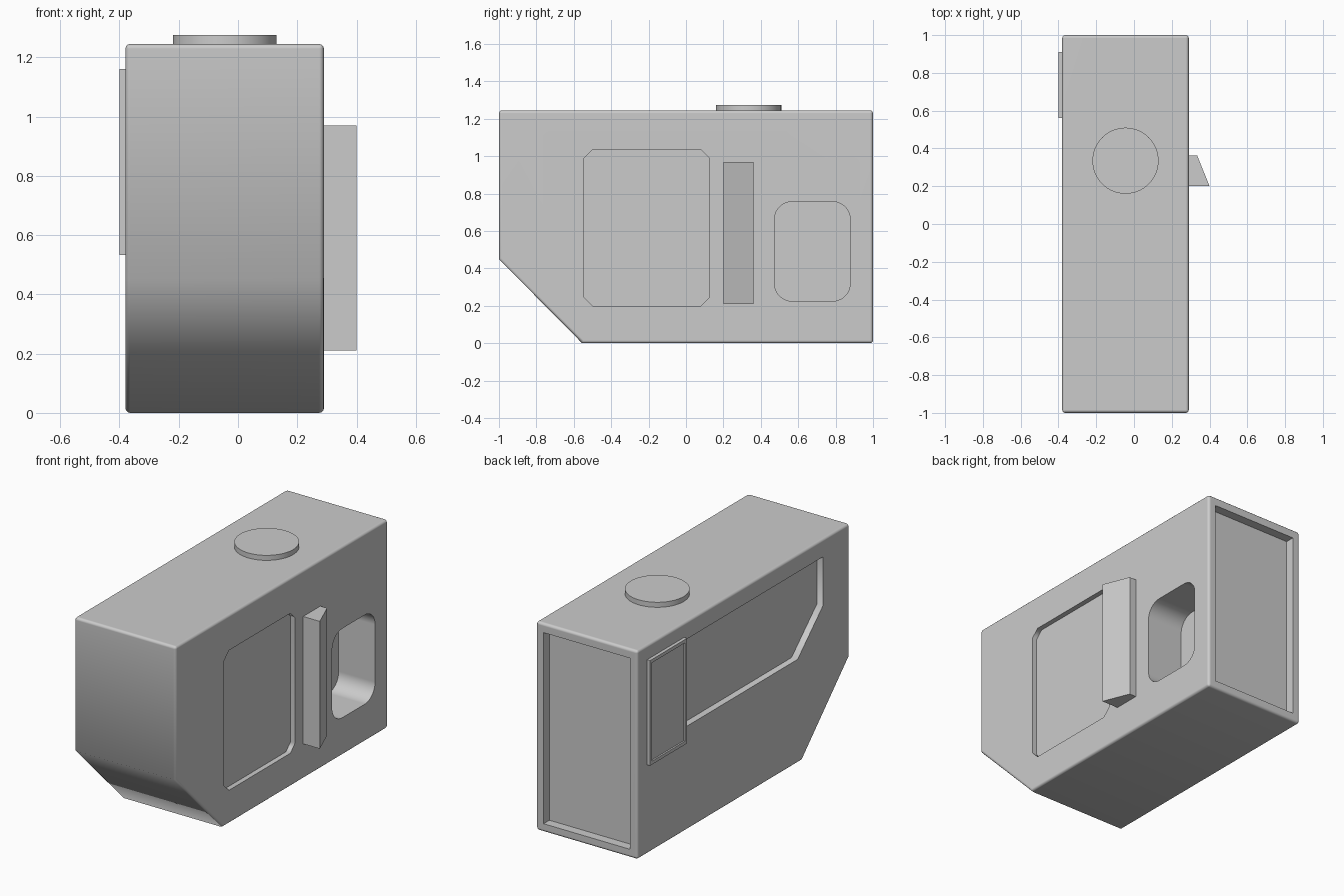
import bpy, bmesh
from math import cos, sin, pi, radians

if "Cube" in bpy.data.objects:
    bpy.data.objects.remove(bpy.data.objects["Cube"])


def prism(name, outline, axis, lo, hi):
    """Extrude a 2D outline along an axis; the outline uses the other two axes in xyz order."""
    bm = bmesh.new()
    verts = []
    for a, b in outline:
        co = [a, b]
        co.insert("xyz".index(axis), lo)
        verts.append(bm.verts.new(co))
    face = bm.faces.new(verts)
    ext = bmesh.ops.extrude_face_region(bm, geom=[face])
    for v in ext["geom"]:
        if isinstance(v, bmesh.types.BMVert):
            v.co["xyz".index(axis)] = hi
    bmesh.ops.recalc_face_normals(bm, faces=bm.faces)
    mesh = bpy.data.meshes.new(name)
    bm.to_mesh(mesh)
    bm.free()
    obj = bpy.data.objects.new(name, mesh)
    bpy.context.collection.objects.link(obj)
    return obj


def rect(a0, a1, b0, b1, r=0, n=0):
    """Rectangle outline with square (n=0), chamfered (n=1) or rounded corners."""
    if n == 0:
        return [(a0, b0), (a1, b0), (a1, b1), (a0, b1)]
    pts = []
    corners = [(a1 - r, b1 - r), (a0 + r, b1 - r), (a0 + r, b0 + r), (a1 - r, b0 + r)]
    for q, (ca, cb) in enumerate(corners):
        for i in range(n + 1):
            t = (q + i / n) * pi / 2
            pts.append((ca + r * cos(t), cb + r * sin(t)))
    return pts


def activate(obj):
    bpy.ops.object.select_all(action="DESELECT")
    obj.select_set(True)
    bpy.context.view_layer.objects.active = obj


def carve(obj, cutter):
    """Subtract the cutter, then delete it."""
    activate(obj)
    mod = obj.modifiers.new("cut", "BOOLEAN")
    mod.operation = "DIFFERENCE"
    mod.solver = "EXACT"
    mod.object = cutter
    bpy.ops.object.modifier_apply(modifier=mod.name)
    bpy.data.objects.remove(cutter)


def smooth(obj, degrees):
    activate(obj)
    bpy.ops.object.shade_smooth_by_angle(angle=radians(degrees))
    mod = obj.modifiers.new("weighted_normals", "WEIGHTED_NORMAL")
    mod.keep_sharp = True


X0, X1, H = -0.38, 0.29, 1.245

# Body: side profile with sloped lower front, softened edges
body = prism("body", [(-1, 0.45), (-0.555, 0), (1, 0), (1, H), (-1, H)], "x", X0, X1)
activate(body)
bevel = body.modifiers.new("bevel", "BEVEL")
bevel.width = 0.016
bevel.segments = 3
bevel.limit_method = "ANGLE"
bevel.angle_limit = radians(60)
bpy.ops.object.modifier_apply(modifier=bevel.name)

# Right side: shallow chamfered panel and deep finger pocket
carve(body, prism("panel_cut", rect(-0.545, 0.125, 0.2, 1.035, 0.045, 1), "x", X1 - 0.03, 0.5))
carve(body, prism("pocket_cut", rect(0.473, 0.878, 0.225, 0.757, 0.095, 10), "x", X1 - 0.24, 0.5))

# Left side: long recess with a slanted front corner
left = [(0.57, 1.14), (-0.75, 1.14), (-0.75, 0.85), (-0.51, 0.62), (0.57, 0.62)]
carve(body, prism("left_cut", left, "x", -0.5, X0 + 0.04))

# Back: framed recess
carve(body, prism("back_cut", rect(X0 + 0.05, X1 - 0.05, 0.05, H - 0.055), "y", 0.945, 1.2))
smooth(body, 50)

# Top button
cx, cy, r = -0.045, 0.335, 0.175
ring = [(cx + r * cos(i * pi / 32), cy + r * sin(i * pi / 32)) for i in range(64)]
smooth(prism("top_button", ring, "z", H - 0.02, 1.275), 30)

# Slanted grip ridge on the right side
prism("grip_ridge", [(X1 - 0.01, 0.2), (0.4, 0.2), (0.335, 0.362), (X1 - 0.01, 0.362)], "z", 0.21, 0.97)

# Framed cover plate on the left side
plate = prism("cover_plate", rect(0.56, 0.91, 0.533, 1.16), "x", -0.4, X0 + 0.02)
carve(plate, prism("plate_cut", rect(0.58, 0.89, 0.553, 1.14), "x", -0.5, -0.39))
